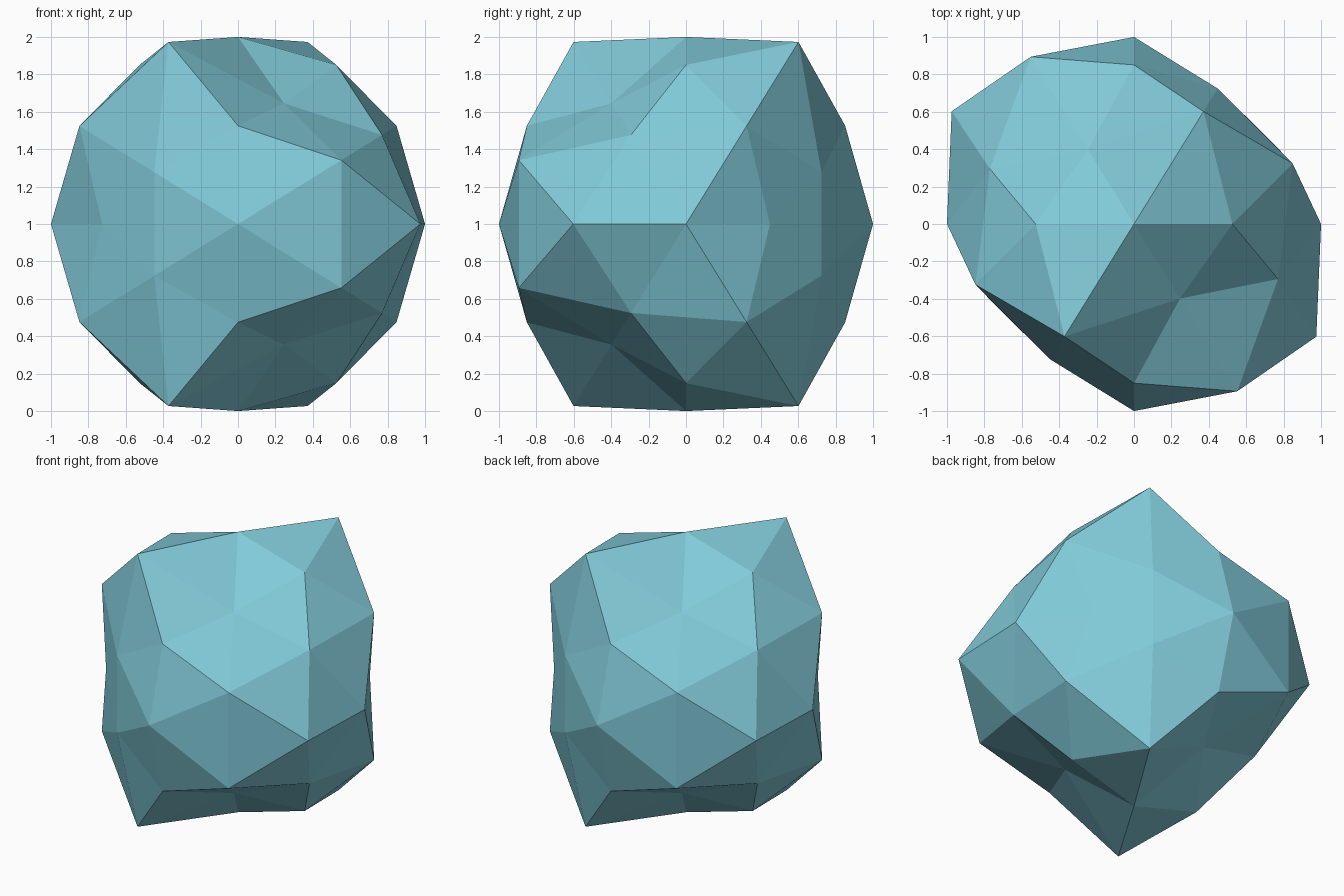
import bpy
import bmesh
from mathutils import Vector

if "Cube" in bpy.data.objects:
    bpy.data.objects.remove(bpy.data.objects["Cube"])

# Radial bump of each vertex family, keyed by |x| on the unit sphere;
# the sign flips between neighbouring quadrants seen from above
BUMPS = {0.309: 0.203, 0.5: -0.105, 0.809: 0.048, 0.851: -0.146}


def bump(p):
    if abs(p.x * p.y) < 1e-4:
        return 0.0
    key = min(BUMPS, key=lambda k: abs(k - abs(p.x)))
    return BUMPS[key] * (1 if p.x * p.y > 0 else -1)


# Icosahedron from three crossed golden rectangles
bm = bmesh.new()
golden = (1 + 5 ** 0.5) / 2
for a in (-1, 1):
    for b in (-golden, golden):
        for co in ((a, 0, b), (0, b, a), (b, a, 0)):
            bm.verts.new(Vector(co).normalized())
bmesh.ops.convex_hull(bm, input=bm.verts[:])

# Split each triangle into four, round to a sphere, then push in and out
bmesh.ops.subdivide_edges(bm, edges=bm.edges[:], cuts=1, use_grid_fill=True)
bmesh.ops.triangulate(bm, faces=bm.faces[:])
for v in bm.verts:
    p = v.co.normalized()
    v.co = p * (1 + bump(p)) + Vector((0, 0, 1))
bmesh.ops.recalc_face_normals(bm, faces=bm.faces[:])

# Faceted rock
mesh = bpy.data.meshes.new("faceted_rock")
bm.to_mesh(mesh)
bm.free()
rock = bpy.data.objects.new("faceted_rock", mesh)
bpy.context.collection.objects.link(rock)

# Single pale teal colour
teal = bpy.data.materials.new("pale_teal")
teal.diffuse_color = (0.22, 0.59, 0.69, 1)
teal.use_nodes = True
teal.node_tree.nodes["Principled BSDF"].inputs["Base Color"].default_value = teal.diffuse_color
mesh.materials.append(teal)
